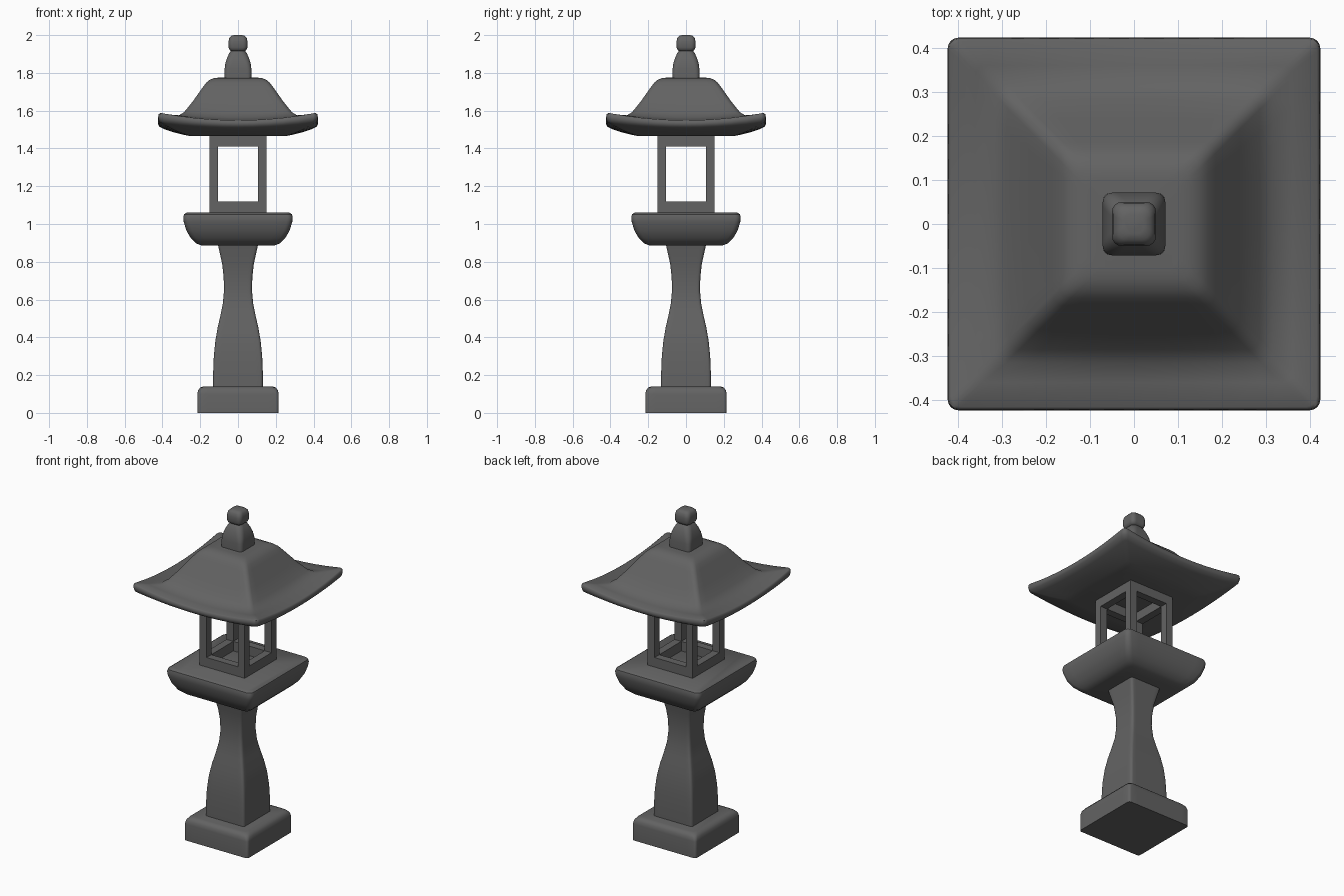
import bpy, bmesh, math

if "Cube" in bpy.data.objects:
    bpy.data.objects.remove(bpy.data.objects["Cube"])

stone = bpy.data.materials.new("dark grey stone")
stone.diffuse_color = (0.125, 0.125, 0.125, 1)
stone.use_nodes = True
stone.node_tree.nodes["Principled BSDF"].inputs["Base Color"].default_value = stone.diffuse_color


def finish(name, bm, angle=40):
    bmesh.ops.recalc_face_normals(bm, faces=bm.faces[:])
    me = bpy.data.meshes.new(name)
    bm.to_mesh(me)
    bm.free()
    ob = bpy.data.objects.new(name, me)
    bpy.context.collection.objects.link(ob)
    me.materials.append(stone)
    bpy.ops.object.select_all(action='DESELECT')
    ob.select_set(True)
    bpy.context.view_layer.objects.active = ob
    bpy.ops.object.shade_smooth_by_angle(angle=math.radians(angle))
    return ob


def ring(h, r, side=10, arc=4):
    """Rounded square outline: corner arcs joined by subdivided sides."""
    pts = []
    for q in range(4):
        c, s = round(math.cos(q * math.pi / 2)), round(math.sin(q * math.pi / 2))
        loc = [(h, -(h - r) + 2 * (h - r) * i / side) for i in range(side)]
        for i in range(arc):
            a = math.pi / 2 * i / arc
            loc.append((h - r + r * math.cos(a), h - r + r * math.sin(a)))
        pts += [(x * c - y * s, x * s + y * c) for x, y in loc]
    return pts


def loft(name, profile, angle=40):
    """Profile rows: half width, height, corner radius, optional corner lift."""
    bm = bmesh.new()
    rows = []
    for h, z, r, *lift in profile:
        up = lift[0] if lift else 0
        rows.append([bm.verts.new((x, y, z + up * (min(abs(x), abs(y)) / h) ** 2))
                     for x, y in ring(h, r)])
    for a, b in zip(rows, rows[1:]):
        n = len(a)
        for i in range(n):
            j = (i + 1) % n
            bm.faces.new((a[i], a[j], b[j], b[i]))
    bm.faces.new(rows[0][::-1])
    bm.faces.new(rows[-1])
    return finish(name, bm, angle)


# Foot block and waisted pillar
loft("base", [(.215, 0, .015), (.215, .1, .015), (.211, .12, .02),
              (.2, .134, .025), (.182, .14, .03)])
loft("pillar", [(.132, .135, .015), (.132, .2, .015), (.128, .3, .015),
                (.12, .38, .015), (.108, .45, .015), (.092, .52, .015),
                (.08, .58, .015), (.074, .65, .015), (.076, .72, .015),
                (.084, .79, .015), (.106, .89, .015)])

# Rounded platform
loft("platform", [(.19, .885, .03), (.22, .897, .03), (.25, .925, .03),
                  (.273, .965, .03), (.287, 1.01, .03), (.29, 1.035, .03),
                  (.286, 1.051, .03), (.272, 1.06, .03)])

# Open lamp cage: posts and rails
bm = bmesh.new()


def box(x0, x1, y0, y1, z0, z1):
    vs = bmesh.ops.create_cube(bm, size=1)["verts"]
    for v in vs:
        v.co = ((x0 + x1) / 2 + v.co.x * (x1 - x0), (y0 + y1) / 2 + v.co.y * (y1 - y0),
                (z0 + z1) / 2 + v.co.z * (z1 - z0))


O, I = .152, .106
for a, b in ((-O, -I), (I, O)):
    for c, d in ((-O, -I), (I, O)):
        box(a, b, c, d, 1.055, 1.47)
    for z0, z1 in ((1.055, 1.118), (1.41, 1.47)):
        box(a, b, -I, I, z0, z1)
        box(-I, I, a, b, z0, z1)
finish("lamp_cage", bm, 30)

# Roof with upturned eaves
loft("roof", [(.25, 1.465, .02), (.29, 1.473, .02, .005), (.34, 1.485, .02, .015),
              (.39, 1.502, .02, .026), (.418, 1.516, .025, .03),
              (.423, 1.53, .025, .038), (.421, 1.545, .025, .04),
              (.415, 1.549, .025, .04), (.36, 1.552, .025, .026),
              (.315, 1.564, .025, .012), (.285, 1.59, .025, .003), (.24, 1.648, .025),
              (.185, 1.726, .025), (.168, 1.748, .025), (.15, 1.763, .025),
              (.125, 1.773, .025), (.1, 1.775, .025)], 50)

# Finial and its knob
loft("finial", [(.071, 1.77, .02), (.071, 1.82, .022), (.067, 1.85, .026),
                (.058, 1.88, .028), (.046, 1.905, .028), (.036, 1.918, .025)])
loft("finial_knob", [(.036, 1.915, .018), (.045, 1.922, .02), (.05, 1.935, .022),
                     (.05, 1.965, .022), (.046, 1.985, .022), (.036, 1.996, .02),
                     (.022, 2.0, .015)])
